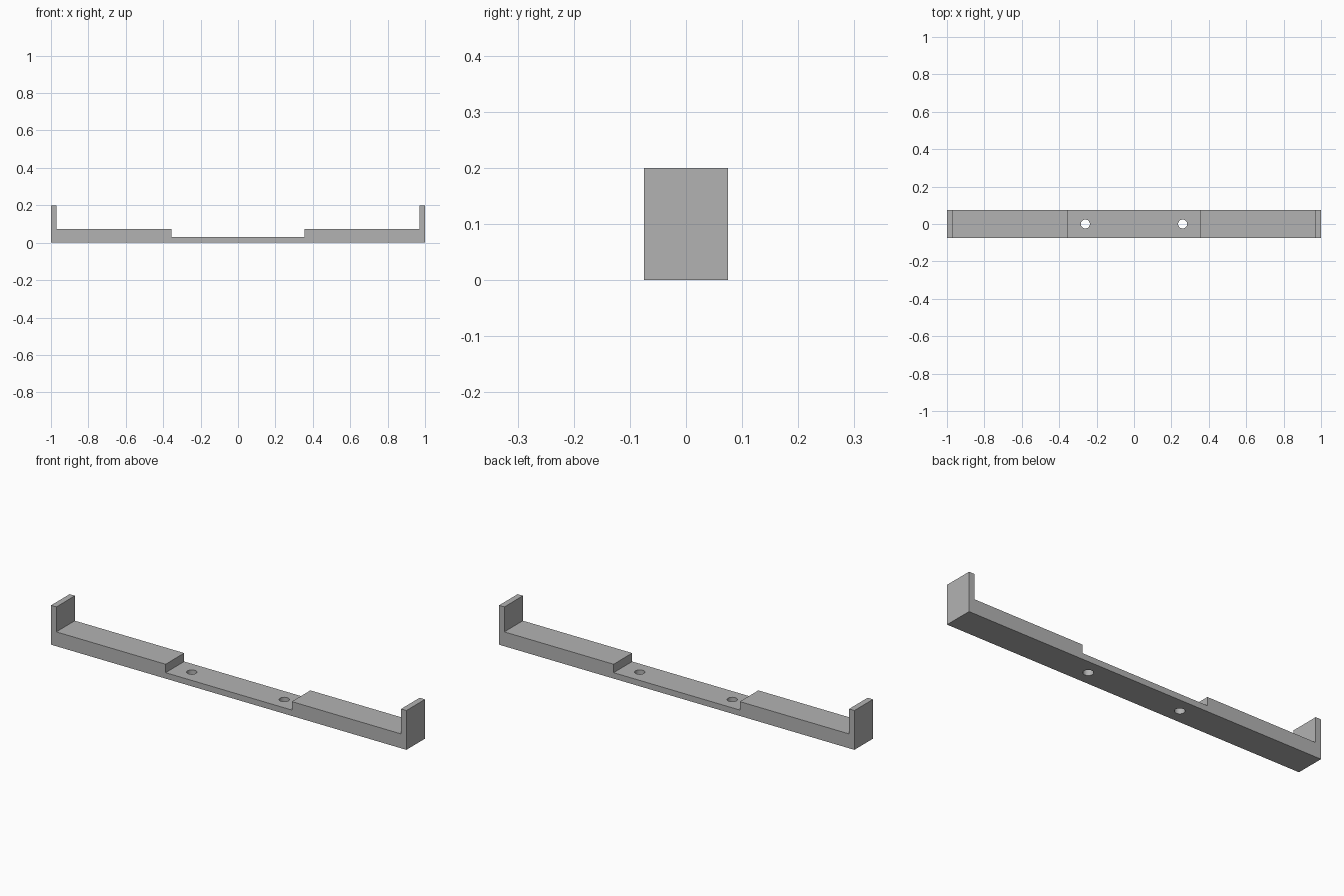
import bpy
import bmesh

cube = bpy.data.objects.get("Cube")
if cube:
    bpy.data.objects.remove(cube, do_unlink=True)

HALF_DEPTH = 0.0745
HOLE_X, HOLE_RADIUS = 0.26, 0.024

grey = bpy.data.materials.new("grey")
grey.use_nodes = True
colour = (0.45, 0.45, 0.45, 1)
grey.diffuse_color = colour
grey.node_tree.nodes["Principled BSDF"].inputs["Base Color"].default_value = colour

# Stepped bracket profile: right half, mirrored to the left
half = [(1, 0), (1, 0.2), (0.97, 0.2), (0.97, 0.073), (0.355, 0.073), (0.355, 0.03)]
profile = half + [(-x, z) for x, z in reversed(half)]

bm = bmesh.new()
face = bm.faces.new([bm.verts.new((x, -HALF_DEPTH, z)) for x, z in profile])
extruded = bmesh.ops.extrude_face_region(bm, geom=[face])["geom"]
moved = [v for v in extruded if isinstance(v, bmesh.types.BMVert)]
bmesh.ops.translate(bm, verts=moved, vec=(0, 2 * HALF_DEPTH, 0))
bmesh.ops.recalc_face_normals(bm, faces=bm.faces)
mesh = bpy.data.meshes.new("bracket")
bm.to_mesh(mesh)
bm.free()
mesh.materials.append(grey)
bracket = bpy.data.objects.new("bracket", mesh)
bpy.context.collection.objects.link(bracket)
bpy.context.view_layer.objects.active = bracket

# Two screw holes through the thin middle
for side in (-1, 1):
    bpy.ops.mesh.primitive_cylinder_add(vertices=32, radius=HOLE_RADIUS, depth=0.2,
                                        location=(side * HOLE_X, 0, 0))
    cutter = bpy.context.object
    cutter.name = "hole_cutter"
    cutter.hide_render = True
    cutter.data.materials.append(grey)
    cut = bracket.modifiers.new("screw_hole", "BOOLEAN")
    cut.operation = "DIFFERENCE"
    cut.solver = "EXACT"
    cut.object = cutter
    bpy.context.view_layer.objects.active = bracket
    bpy.ops.object.modifier_apply(modifier=cut.name)
    bpy.data.objects.remove(cutter, do_unlink=True)

# Smooth hole walls, crisp edges elsewhere
bpy.ops.object.select_all(action="DESELECT")
bracket.select_set(True)
bpy.ops.object.shade_smooth_by_angle()
